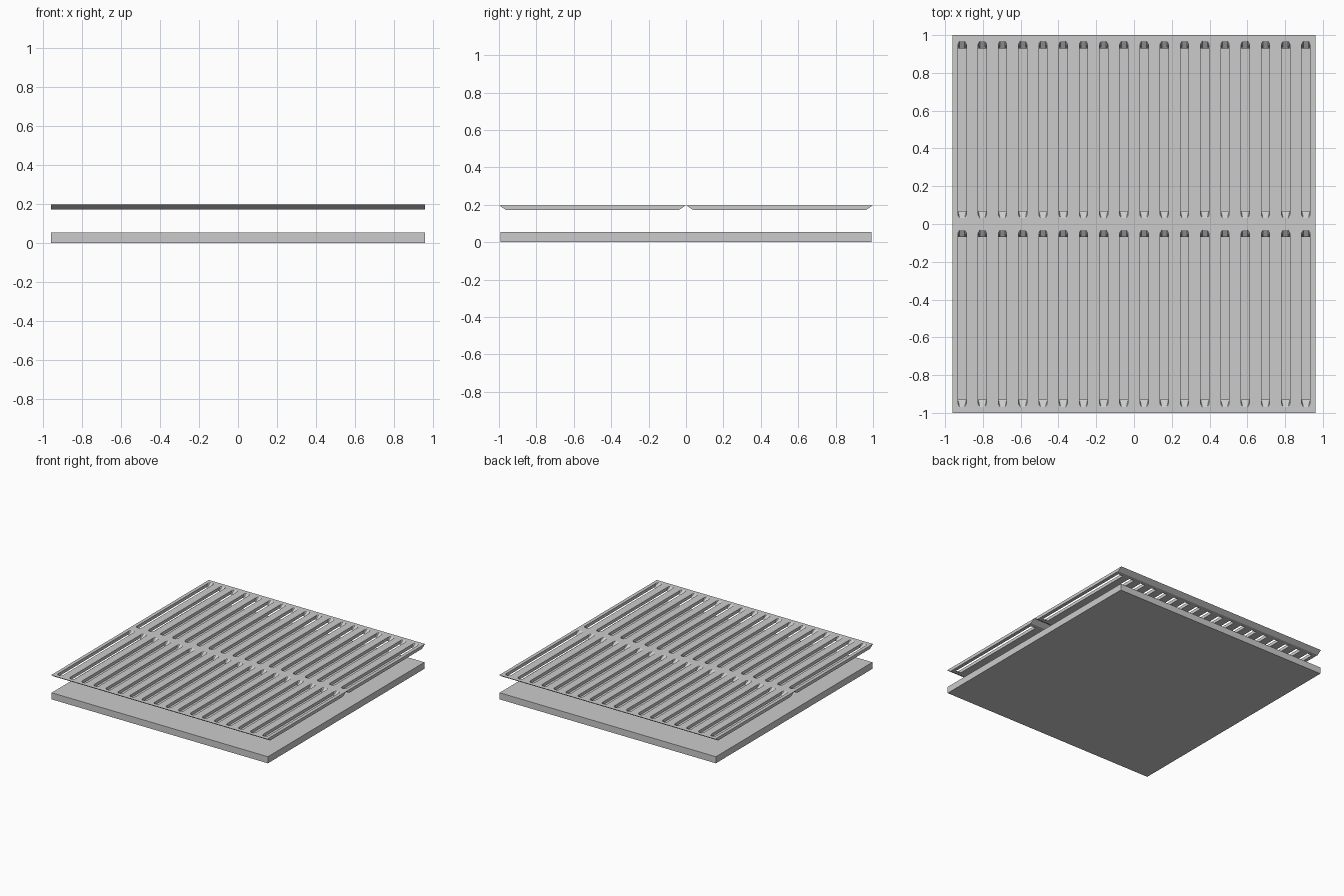
import bpy, bmesh

if "Cube" in bpy.data.objects:
    bpy.data.objects.remove(bpy.data.objects["Cube"])

HALF_X = 0.96
N, FIRST, PITCH = 18, -0.91, 1.82 / 17
HALF_SLOT = 0.022
Z_TOP, Z_BOT = 0.197, 0.172


def slab(name, sx, sy, z0, z1):
    bpy.ops.mesh.primitive_cube_add(size=1, location=(0, 0, (z0 + z1) / 2))
    ob = bpy.context.object
    ob.name = name
    ob.scale = (sx, sy, z1 - z0)


def panel_mesh():
    bm = bmesh.new()

    def face(pts):
        bm.faces.new([bm.verts.new(p) for p in pts])

    def half_slot(xc, s, end, corner, z):
        # half outline of one slot; the chamfered corners exist only on top
        w = HALF_SLOT
        xs, ys = [0, w * 0.6, w, w, w * 0.6, 0], [end, end, end - corner]
        ys = [-y for y in ys] + ys[::-1]
        return [(xc + s * x, y, z) for x, y in zip(xs, ys)]

    for i in range(N):
        xc = FIRST + i * PITCH
        for s in (-1, 1):
            outer = xc + s * PITCH / 2
            if (i == 0 and s < 0) or (i == N - 1 and s > 0):
                outer = s * HALF_X
            top = half_slot(xc, s, 0.468, 0.014, Z_TOP)
            bot = half_slot(xc, s, 0.430, 0.0, Z_BOT)
            # upper and lower skins around the slot
            for pts, ye, z in ((top, 0.5, Z_TOP), (bot, 0.462, Z_BOT)):
                face(pts + [(xc, ye, z), (outer, ye, z), (outer, -ye, z), (xc, -ye, z)])
            # slot walls
            for k in range(5):
                if k in (1, 3):  # chamfer over a straight lower edge
                    face([top[k], top[k + 1], bot[k + 1]])
                    face([top[k], bot[k + 1], bot[k]])
                else:
                    face([top[k], top[k + 1], bot[k + 1], bot[k]])
            # undercut ends
            for e in (-1, 1):
                face([(xc, e * 0.5, Z_TOP), (outer, e * 0.5, Z_TOP),
                      (outer, e * 0.462, Z_BOT), (xc, e * 0.462, Z_BOT)])
    # long side faces
    for x in (-HALF_X, HALF_X):
        face([(x, -0.5, Z_TOP), (x, 0.5, Z_TOP), (x, 0.462, Z_BOT), (x, -0.462, Z_BOT)])

    bmesh.ops.remove_doubles(bm, verts=bm.verts, dist=1e-5)
    bmesh.ops.recalc_face_normals(bm, faces=bm.faces)
    me = bpy.data.meshes.new("slat_panel")
    bm.to_mesh(me)
    bm.free()
    return me


# solid base below
slab("base_slab", 2 * HALF_X, 1.985, 0, 0.053)

# two slotted panels above it, front and rear
mesh = panel_mesh()
for name, y in (("front_slat_panel", -0.5), ("rear_slat_panel", 0.5)):
    ob = bpy.data.objects.new(name, mesh)
    ob.location.y = y
    bpy.context.collection.objects.link(ob)
